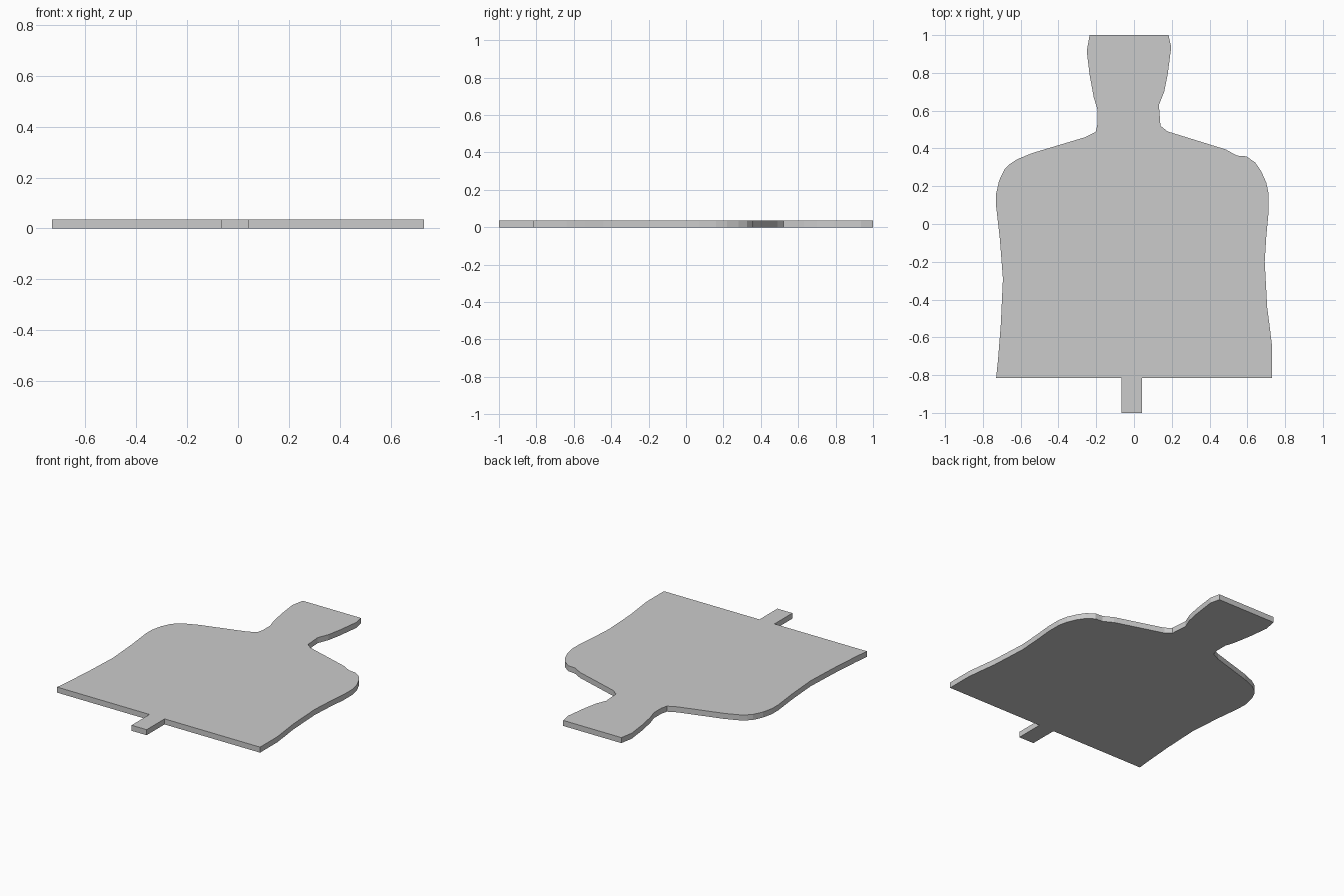
import bpy, bmesh

THICKNESS = 0.036

# Silhouette, counter-clockwise from the stake's lower left corner
stake = [(-0.065, -1.0), (0.043, -1.0), (0.043, -0.816)]
right_side = [(0.73, -0.816), (0.73, -0.64), (0.718, -0.54), (0.705, -0.44),
              (0.692, -0.20), (0.70, -0.07), (0.713, 0.07), (0.713, 0.16),
              (0.70, 0.22), (0.673, 0.28), (0.642, 0.325), (0.595, 0.358),
              (0.545, 0.362), (0.485, 0.395)]
neck_right = [(0.178, 0.49), (0.14, 0.52), (0.132, 0.63), (0.16, 0.70),
              (0.178, 0.79), (0.197, 0.935)]
head = [(0.183, 1.0), (-0.235, 1.0), (-0.25, 0.915), (-0.235, 0.79),
        (-0.213, 0.67), (-0.193, 0.605), (-0.193, 0.53), (-0.203, 0.487)]
left_side = [(-0.26, 0.459), (-0.54, 0.375), (-0.62, 0.342), (-0.66, 0.315),
             (-0.685, 0.29), (-0.714, 0.23), (-0.73, 0.16), (-0.73, 0.095),
             (-0.71, -0.08), (-0.694, -0.29), (-0.705, -0.53),
             (-0.72, -0.72), (-0.73, -0.816), (-0.065, -0.816)]
outline = stake + right_side + neck_right + head + left_side

# Extrude the silhouette into a flat board
bm = bmesh.new()
base = bm.faces.new([bm.verts.new((x, y, 0)) for x, y in outline])
top = bmesh.ops.extrude_face_region(bm, geom=[base], use_keep_orig=True)["geom"]
bmesh.ops.translate(bm, vec=(0, 0, THICKNESS),
                    verts=[g for g in top if isinstance(g, bmesh.types.BMVert)])
bmesh.ops.recalc_face_normals(bm, faces=bm.faces)

mesh = bpy.data.meshes.new("torso_target_board")
bm.to_mesh(mesh)
bm.free()
board = bpy.data.objects.new("torso_target_board", mesh)
bpy.context.collection.objects.link(board)
